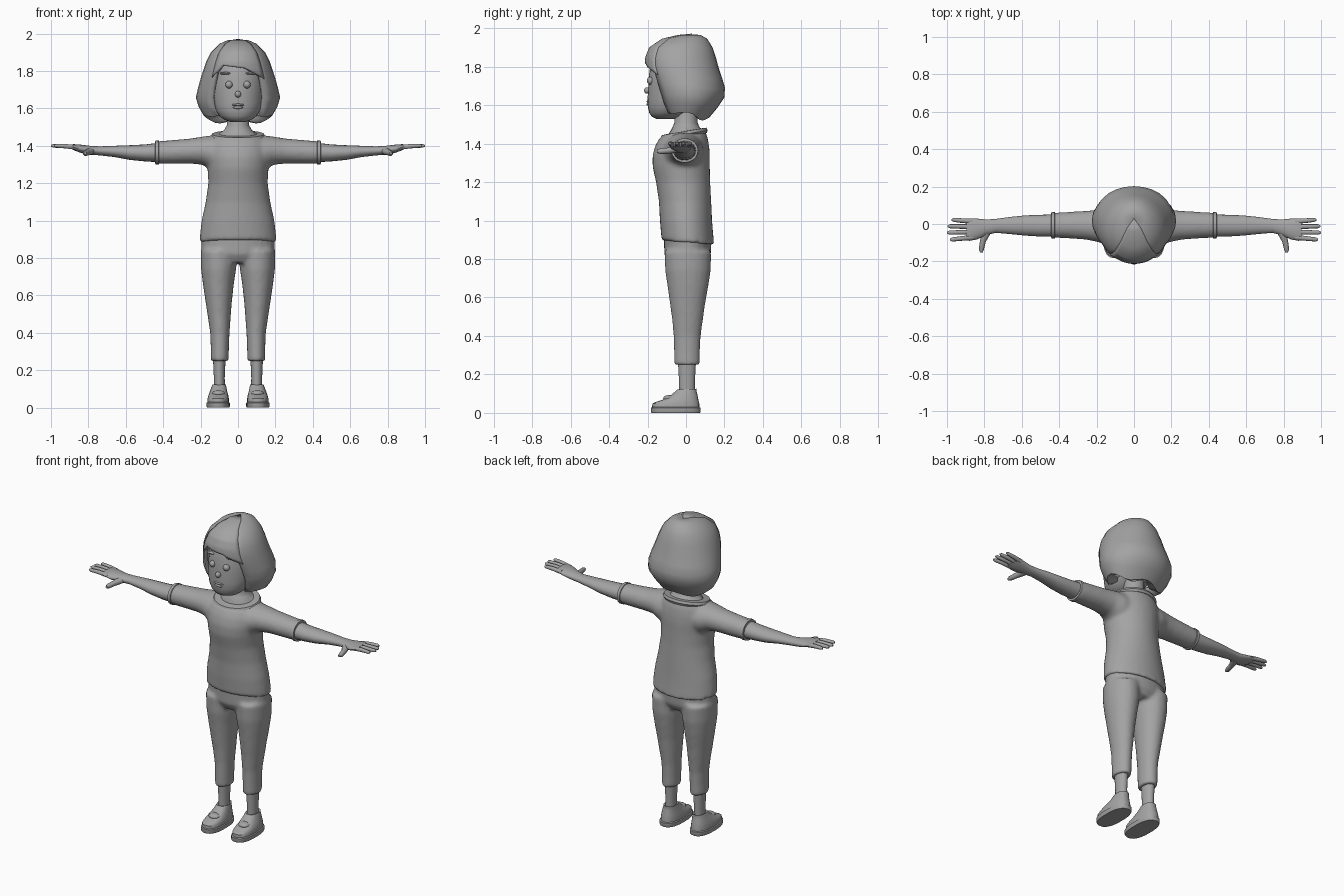
import bpy, bmesh, math
from mathutils import Matrix

grey = bpy.data.materials.new("plain_grey")
grey.diffuse_color = (0.37, 0.37, 0.37, 1)


def loft(bm, rings, axis="z", seg=20, power=2.0):
    """Rings are (x, y, z, half_a, half_b, tilt); tilt lifts z by the y offset."""
    loops = []
    for x, y, z, a, b, *t in rings:
        tilt = t[0] if t else 0
        loop = []
        for i in range(seg):
            w = 2 * math.pi * i / seg
            c, s = math.cos(w), math.sin(w)
            u = a * math.copysign(abs(c) ** (2 / power), c)
            v = b * math.copysign(abs(s) ** (2 / power), s)
            p = {"x": (x, y + u, z + v), "y": (x + u, y, z + v),
                 "z": (x + u, y + v, z + tilt * v)}[axis]
            loop.append(bm.verts.new(p))
        loops.append(loop)
    for l0, l1 in zip(loops, loops[1:]):
        for i in range(seg):
            j = (i + 1) % seg
            bm.faces.new((l0[i], l0[j], l1[j], l1[i]))
    bm.faces.new(loops[0])
    bm.faces.new(loops[-1])


def ball(bm, loc, size):
    m = Matrix.Translation(loc) @ Matrix.Diagonal((*size, 1))
    bmesh.ops.create_uvsphere(bm, u_segments=14, v_segments=10, radius=1, matrix=m)


def finish(name, bm, mirror=False, blend=0, angle=45):
    bmesh.ops.recalc_face_normals(bm, faces=bm.faces[:])
    me = bpy.data.meshes.new(name)
    bm.to_mesh(me)
    bm.free()
    me.materials.append(grey)
    ob = bpy.data.objects.new(name, me)
    bpy.context.collection.objects.link(ob)
    bpy.ops.object.select_all(action="DESELECT")
    ob.select_set(True)
    bpy.context.view_layer.objects.active = ob
    bpy.ops.object.shade_smooth_by_angle(angle=math.radians(angle))
    if mirror:
        m = ob.modifiers.new("mirror", "MIRROR")
        m.use_clip = False
        m.use_mirror_merge = False
    if blend:
        r = ob.modifiers.new("blend", "REMESH")
        r.mode = "VOXEL"
        r.voxel_size = 0.011
        r.use_smooth_shade = True
        s = ob.modifiers.new("relax", "SMOOTH")
        s.factor = 0.5
        s.iterations = blend
    return ob


def part(name, rings, axis="z", mirror=False, seg=20, power=2.0, angle=45):
    bm = bmesh.new()
    loft(bm, rings, axis, seg, power)
    return finish(name, bm, mirror, angle=angle)


# Shirt: torso and both sleeves blended together
bm = bmesh.new()
loft(bm, [(0, .01, .885, .207, .137, -.075), (0, .005, .94, .202, .136, -.04),
          (0, 0, 1.0, .195, .136), (0, -.005, 1.1, .173, .136),
          (0, -.015, 1.2, .159, .141), (0, -.025, 1.28, .163, .149),
          (0, -.025, 1.34, .17, .149), (0, -.02, 1.39, .17, .14),
          (0, -.012, 1.43, .155, .125), (0, -.005, 1.46, .13, .105, .1)], seg=32)
for s in (1, -1):
    loft(bm, [(s * .05, -.012, 1.36, .11, .085), (s * .14, -.012, 1.362, .104, .094),
              (s * .19, -.01, 1.374, .088, .076), (s * .25, -.007, 1.372, .078, .068),
              (s * .35, -.006, 1.367, .071, .064), (s * .44, -.007, 1.364, .067, .06)], "x")
finish("shirt", bm, blend=7)

# Sleeve cuffs and collar
part("sleeve_cuff", [(.422, -.007, 1.364, .064, .058), (.424, -.007, 1.364, .071, .064),
                     (.442, -.007, 1.364, .07, .063), (.444, -.007, 1.364, .05, .045)],
     "x", True)
part("collar", [(0, -.01, 1.435, .135, .118, .17), (0, -.01, 1.448, .146, .123, .17),
                (0, -.01, 1.463, .139, .116, .17), (0, -.01, 1.464, .122, .1, .17)], seg=28)

# Trousers: hips and two legs blended together
bm = bmesh.new()
loft(bm, [(0, .008, .775, .15, .095), (0, .008, .82, .196, .121),
          (0, .01, .93, .196, .125)], seg=28)
for s in (1, -1):
    loft(bm, [(s * .098, .005, .25, .048, .067), (s * .097, .005, .32, .049, .068),
              (s * .097, .006, .40, .052, .071), (s * .1, .008, .48, .061, .08),
              (s * .103, .008, .56, .07, .091), (s * .105, .01, .66, .083, .107),
              (s * .104, .01, .74, .094, .119), (s * .103, .01, .84, .097, .122)])
finish("trousers", bm, blend=5)

# Ankles and shoes
part("ankle", [(.1, .005, .10, .03, .042), (.1, .005, .16, .029, .041),
               (.1, .005, .27, .034, .047)], mirror=True)
part("shoe_sole", [(.106, -.053, 0, .059, .126), (.106, -.053, .006, .062, .129),
                   (.106, -.053, .026, .062, .129), (.106, -.053, .03, .056, .122)],
     mirror=True, seg=28, power=2.5)
part("shoe_upper", [(.106, -.053, .028, .057, .123), (.106, -.053, .048, .057, .122),
                    (.105, -.047, .066, .053, .11, .08), (.104, -.032, .084, .047, .09, .18),
                    (.102, -.012, .105, .041, .066, .2), (.101, .006, .124, .036, .05, .03),
                    (.101, .006, .12, .029, .042)],
     mirror=True, seg=28, power=2.4)
bm = bmesh.new()
ball(bm, (.104, -.085, .076), (.036, .034, .017))
finish("shoe_tongue", bm, mirror=True)

# Forearms and hands
part("forearm", [(.42, -.008, 1.364, .06, .052), (.50, -.009, 1.362, .058, .045),
                 (.58, -.008, 1.364, .054, .039), (.66, -.008, 1.37, .046, .03),
                 (.74, -.01, 1.373, .037, .024), (.79, -.018, 1.376, .042, .024),
                 (.84, -.027, 1.384, .056, .022), (.88, -.03, 1.393, .06, .016),
                 (.895, -.03, 1.396, .055, .01)], "x", True)
bm = bmesh.new()
for y0, y1, tip in ((.014, .022, .975), (-.015, -.012, .996),
                    (-.043, -.046, 1.0), (-.071, -.083, .985)):
    loft(bm, [(.86, y0, 1.39, .014, .013), (.92, (y0 + y1) / 2, 1.398, .0125, .0125),
              (tip - .012, y1, 1.4, .011, .01), (tip, y1, 1.4, .005, .005)], "x", 10)
finish("fingers", bm, True)
part("thumb", [(.78, -.02, 1.376, .03, .018), (.795, -.06, 1.369, .023, .018),
               (.808, -.095, 1.363, .016, .016), (.816, -.135, 1.36, .014, .014),
               (.816, -.152, 1.36, .007, .007)], "y", True, 12)

# Neck and head
part("neck", [(0, 0, 1.42, .11, .09), (0, 0, 1.463, .105, .088, .1),
              (0, 0, 1.485, .073, .07), (0, 0, 1.51, .06, .06), (0, 0, 1.6, .058, .06)])
head = [(1.528, .04, -.155, -.06), (1.54, .075, -.178, -.03), (1.56, .1, -.191, 0),
        (1.59, .119, -.198, .035), (1.63, .132, -.2, .07), (1.70, .138, -.196, .09),
        (1.78, .138, -.19, .1), (1.86, .12, -.165, .09), (1.92, .06, -.09, .05)]
part("head", [(0, (f + b) / 2, z, w, (b - f) / 2) for z, w, f, b in head], seg=28)

# Face details
bm = bmesh.new()
ball(bm, (.048, -.184, 1.727), (.02, .02, .02))
finish("eyes", bm, True)
bm = bmesh.new()
ball(bm, (.066, -.172, 1.787), (.032, .014, .007))
finish("eyebrows", bm, True)
bm = bmesh.new()
ball(bm, (0, -.2, 1.676), (.017, .018, .017))
finish("nose", bm)
bm = bmesh.new()
ball(bm, (0, -.194, 1.619), (.034, .012, .007))
ball(bm, (0, -.194, 1.605), (.027, .012, .008))
finish("lips", bm)

# Hair outline: height, half width, front, back
OUTLINE = [(1.968, .0, .03, .03), (1.965, .055, -.04, .075), (1.945, .1, -.125, .11),
           (1.90, .145, -.19, .138), (1.85, .17, -.21, .155), (1.80, .187, -.212, .168),
           (1.74, .206, -.195, .188), (1.66, .226, -.17, .212), (1.60, .208, -.145, .175),
           (1.51, .15, -.09, .10)]


def hair_point(deg, z, grow):
    for lo, hi in zip(OUTLINE[1:], OUTLINE):
        if z >= lo[0]:
            break
    k = (z - lo[0]) / (hi[0] - lo[0])
    w, f, b = (lo[i] + k * (hi[i] - lo[i]) for i in (1, 2, 3))
    a = math.radians(deg)
    return (grow * w * math.sin(a),
            (f + b) / 2 - grow * (b - f) / 2 * math.cos(a), z)


def hair(name, angles, bottom, grow, curl):
    bm = bmesh.new()
    apex = bm.verts.new((0, .03, 1.968 + (grow - 1) * .3))
    cols = []
    for d in angles:
        end = bottom(d)
        zs = [o[0] for o in OUTLINE[1:] if o[0] > end + .015] 
        zs += [end] * (len(OUTLINE) - len(zs))
        # Spread any spare rows so every strand column has the same count
        top = [1.965, 1.945, 1.90]
        zs = top + [1.90 + (end - 1.90) * i / 7 for i in range(1, 8)]
        col = [bm.verts.new(hair_point(d, z, grow)) for z in zs]
        if curl:
            x, y, z = hair_point(d, end, grow)
            col.append(bm.verts.new((x * .62, .01 + (y - .01) * .68, z + .012)))
        cols.append(col)
    for c0, c1 in zip(cols, cols[1:]):
        bm.faces.new((apex, c0[0], c1[0]))
        for i in range(len(c0) - 1):
            bm.faces.new((c0[i], c0[i + 1], c1[i + 1], c1[i]))
    ob = finish(name, bm, angle=40)
    s = ob.modifiers.new("thickness", "SOLIDIFY")
    s.thickness = .02
    s.offset = -1


def bob_edge(d):
    return 1.55 - .025 * math.cos(math.radians(d)) * -1 + .012 * math.cos(math.radians(4 * d))


def fringe_edge(d):
    if d < -28:
        return 1.83 - (-28 - d) * .004
    return 1.83 - .015 * (d + 28) / 40 if d < 12 else 1.815 - (d - 12) * .0018


hair("hair_bob", [38 + 284 * i / 22 for i in range(23)], bob_edge, 1.0, True)
hair("fringe", [-44 + 8 * i for i in range(12)], fringe_edge, 1.012, False)
